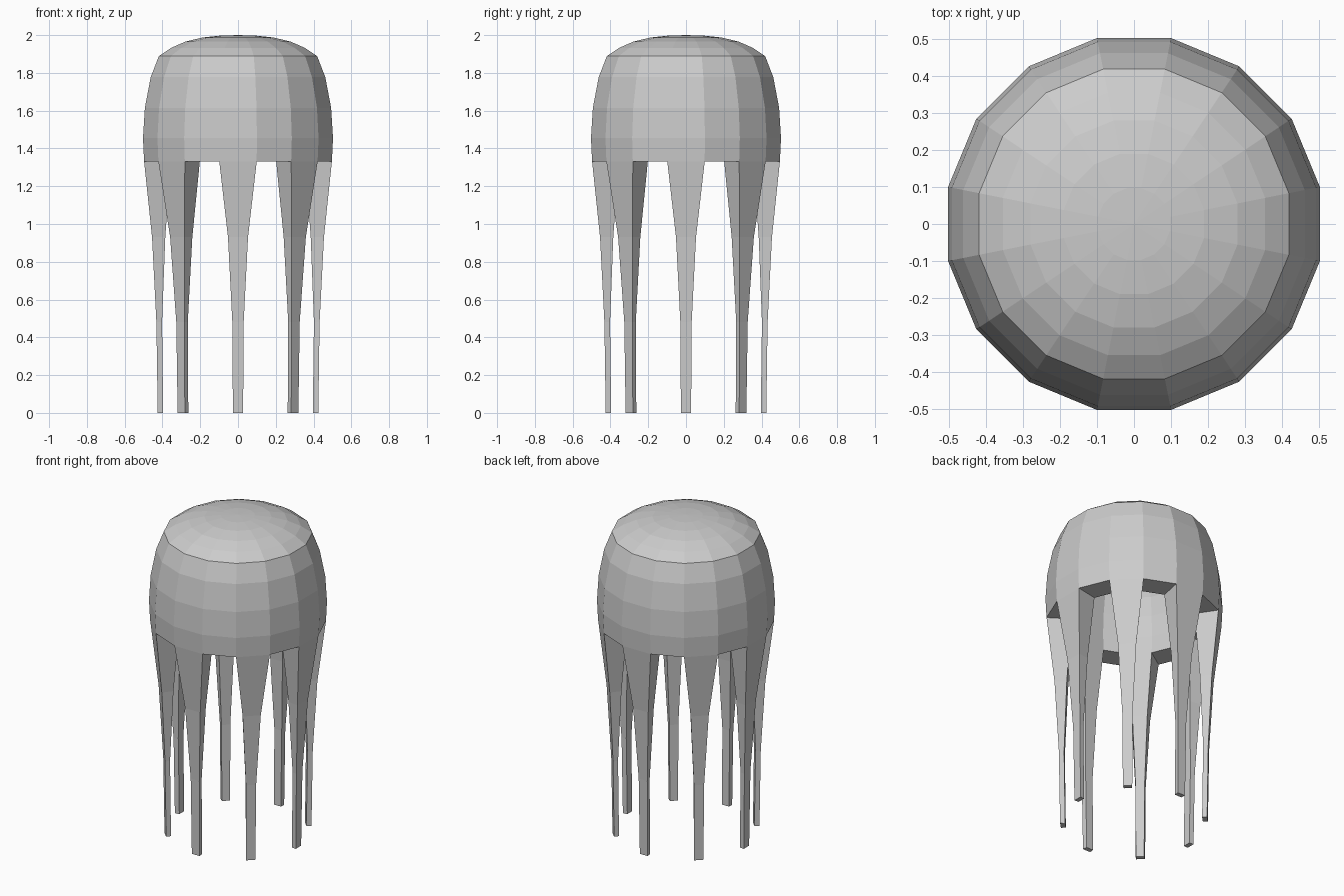
import bpy, bmesh, math
from mathutils import Matrix, Vector

if "Cube" in bpy.data.objects:
    bpy.data.objects.remove(bpy.data.objects["Cube"])

SIDES = 16
STEP = 2 * math.pi / SIDES
RIM_Z = 1.33

grey = bpy.data.materials.new("light grey")
grey.diffuse_color = (0.6, 0.6, 0.6, 1)
grey.use_nodes = True
grey.node_tree.nodes["Principled BSDF"].inputs["Base Color"].default_value = grey.diffuse_color

# Shell section as (distance to flat side, height), rim to crown
OUTER = [(0.497, RIM_Z), (0.503, 1.455), (0.493, 1.615), (0.462, 1.778), (0.419, 1.889),
         (0.355, 1.932), (0.28, 1.965), (0.19, 1.987), (0.097, 1.997)]
INNER = [(0.357, RIM_Z), (0.363, 1.44), (0.356, 1.575), (0.338, 1.69), (0.305, 1.772),
         (0.255, 1.808), (0.20, 1.832), (0.135, 1.85), (0.07, 1.858)]

# Leg section as (height, outer distance, inner distance, outer half width, inner half width)
LEG = [(RIM_Z, 0.497, 0.357, 0.0989, 0.071), (0.93, 0.455, 0.385, 0.053, 0.043),
       (0.48, 0.432, 0.402, 0.03, 0.026), (0.0, 0.425, 0.396, 0.027, 0.024)]


def finish(bm, name):
    bmesh.ops.recalc_face_normals(bm, faces=bm.faces)
    mesh = bpy.data.meshes.new(name)
    bm.to_mesh(mesh)
    bm.free()
    mesh.materials.append(grey)
    bpy.context.collection.objects.link(bpy.data.objects.new(name, mesh))


def ring(bm, apothem, z):
    r = apothem / math.cos(STEP / 2)
    return [bm.verts.new((r * math.cos((k - 0.5) * STEP), r * math.sin((k - 0.5) * STEP), z))
            for k in range(SIDES)]


def bridge(bm, a, b, keep=lambda k: True):
    n = len(a)
    for k in range(n):
        if keep(k):
            bm.faces.new((a[k], a[(k + 1) % n], b[(k + 1) % n], b[k]))


# Hollow dome: outer and inner skins joined by the rim between the legs
bm = bmesh.new()
rims = []
for profile, top in ((OUTER, 2.0), (INNER, 1.861)):
    rings = [ring(bm, r, z) for r, z in profile]
    for a, b in zip(rings, rings[1:]):
        bridge(bm, a, b)
    pole = bm.verts.new((0, 0, top))
    for k in range(SIDES):
        bm.faces.new((rings[-1][k], rings[-1][(k + 1) % SIDES], pole))
    rims.append(rings[0])
bridge(bm, rims[0], rims[1], keep=lambda k: k % 2 == 1)
finish(bm, "dome")

# Eight tapering legs under every second side
for i in range(8):
    bm = bmesh.new()
    turn = Matrix.Rotation(i * math.pi / 4, 3, 'Z')
    loops = [[bm.verts.new(turn @ Vector(p)) for p in
              ((ro, -wo, z), (ro, wo, z), (ri, wi, z), (ri, -wi, z))]
             for z, ro, ri, wo, wi in LEG]
    for a, b in zip(loops, loops[1:]):
        bridge(bm, a, b)
    bm.faces.new(loops[-1])
    finish(bm, f"leg_{i + 1}")
